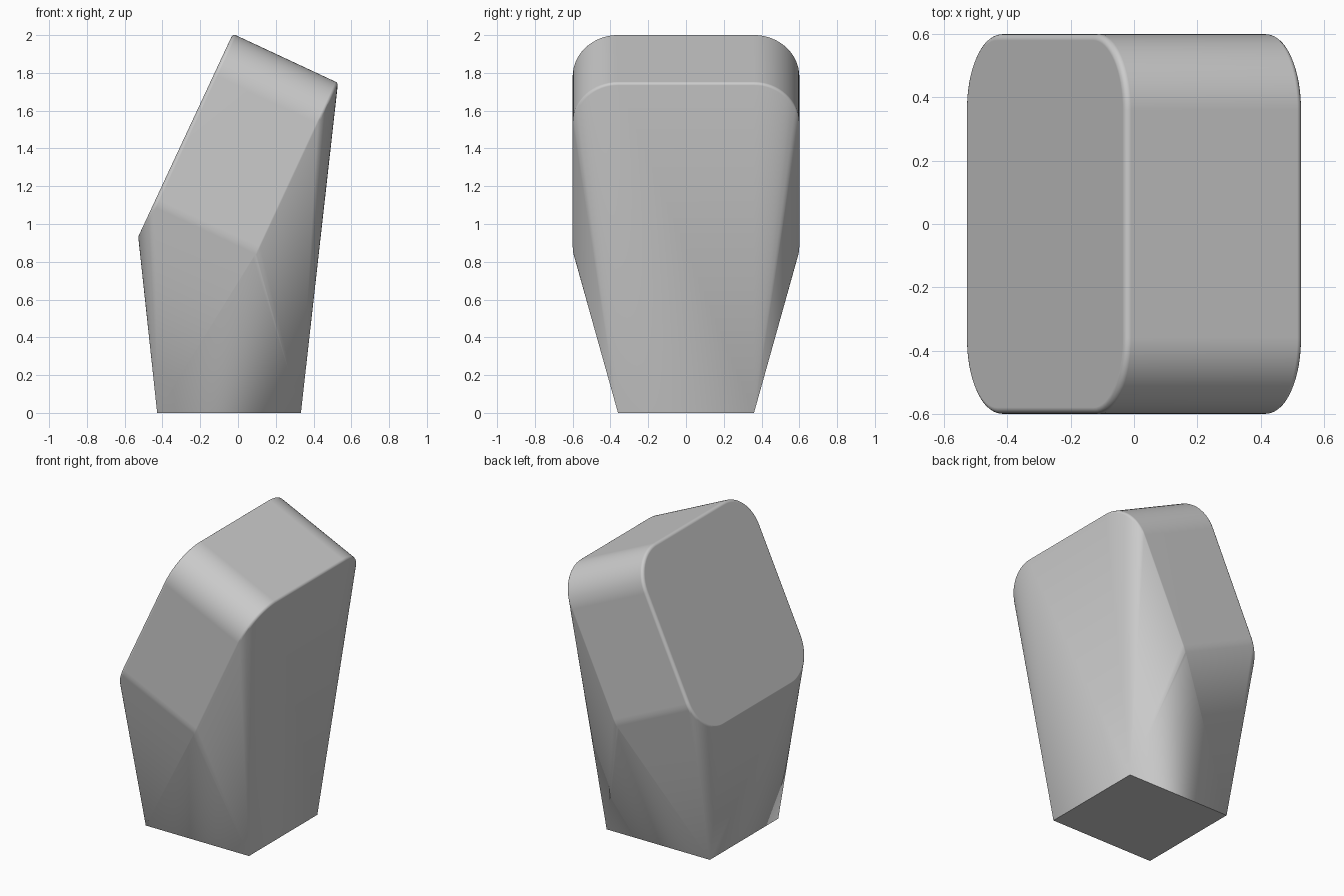
import bpy, bmesh, math
from mathutils import Vector

if "Cube" in bpy.data.objects:
    bpy.data.objects.remove(bpy.data.objects["Cube"])

TILT = math.radians(25)
UP = Vector((math.sin(TILT), 0, math.cos(TILT)))      # long direction of the tilted block
OUT = Vector((math.cos(TILT), 0, -math.sin(TILT)))    # thickness direction
CENTRE = Vector((0, 0, 1.332))
H, W, T = 1.2, 1.2, 0.62                              # block height, width, thickness
R, BEVEL = 0.24, 0.02                                 # corner radius, rim rounding


def rounded_ring(bm, depth, inset, steps=16):
    """Rounded rectangle at a given depth through the tilted block."""
    for k, (sy, su) in enumerate(((1, 1), (-1, 1), (-1, -1), (1, -1))):
        for i in range(steps + 1):
            a = math.pi / 2 * (k + i / steps)
            y = sy * (W / 2 - R) + (R - inset) * math.cos(a)
            u = su * (H / 2 - R) + (R - inset) * math.sin(a)
            bm.verts.new(CENTRE + UP * u + OUT * depth + Vector((0, y, 0)))


bm = bmesh.new()

# Tilted rounded head with softly rolled rims on both faces
for side in (-1, 1):
    for j in range(5):
        a = math.pi / 2 * j / 4
        rounded = BEVEL * (1 - math.cos(a))
        rounded_ring(bm, side * (T / 2 - BEVEL * (1 - math.sin(a))), rounded)

# Rectangular foot on the ground
for x in (-0.428, 0.333):
    for y in (-0.36, 0.36):
        bm.verts.new((x, y, 0))

# Taut skin from foot to head
hull = bmesh.ops.convex_hull(bm, input=bm.verts[:])
loose = {v for v in hull["geom_interior"] + hull["geom_unused"]
         if isinstance(v, bmesh.types.BMVert)}
bmesh.ops.delete(bm, geom=list(loose), context='VERTS')
bmesh.ops.dissolve_limit(bm, angle_limit=math.radians(0.2),
                         verts=bm.verts[:], edges=bm.edges[:])
bmesh.ops.recalc_face_normals(bm, faces=bm.faces[:])

mesh = bpy.data.meshes.new("tilted_block")
bm.to_mesh(mesh)
bm.free()
block = bpy.data.objects.new("tilted_block", mesh)
bpy.context.collection.objects.link(block)
bpy.context.view_layer.objects.active = block
block.select_set(True)
bpy.ops.object.shade_smooth_by_angle(angle=math.radians(30))
# Keep shading clean across the large flat faces
normals = block.modifiers.new("clean_normals", 'WEIGHTED_NORMAL')
normals.keep_sharp = True
